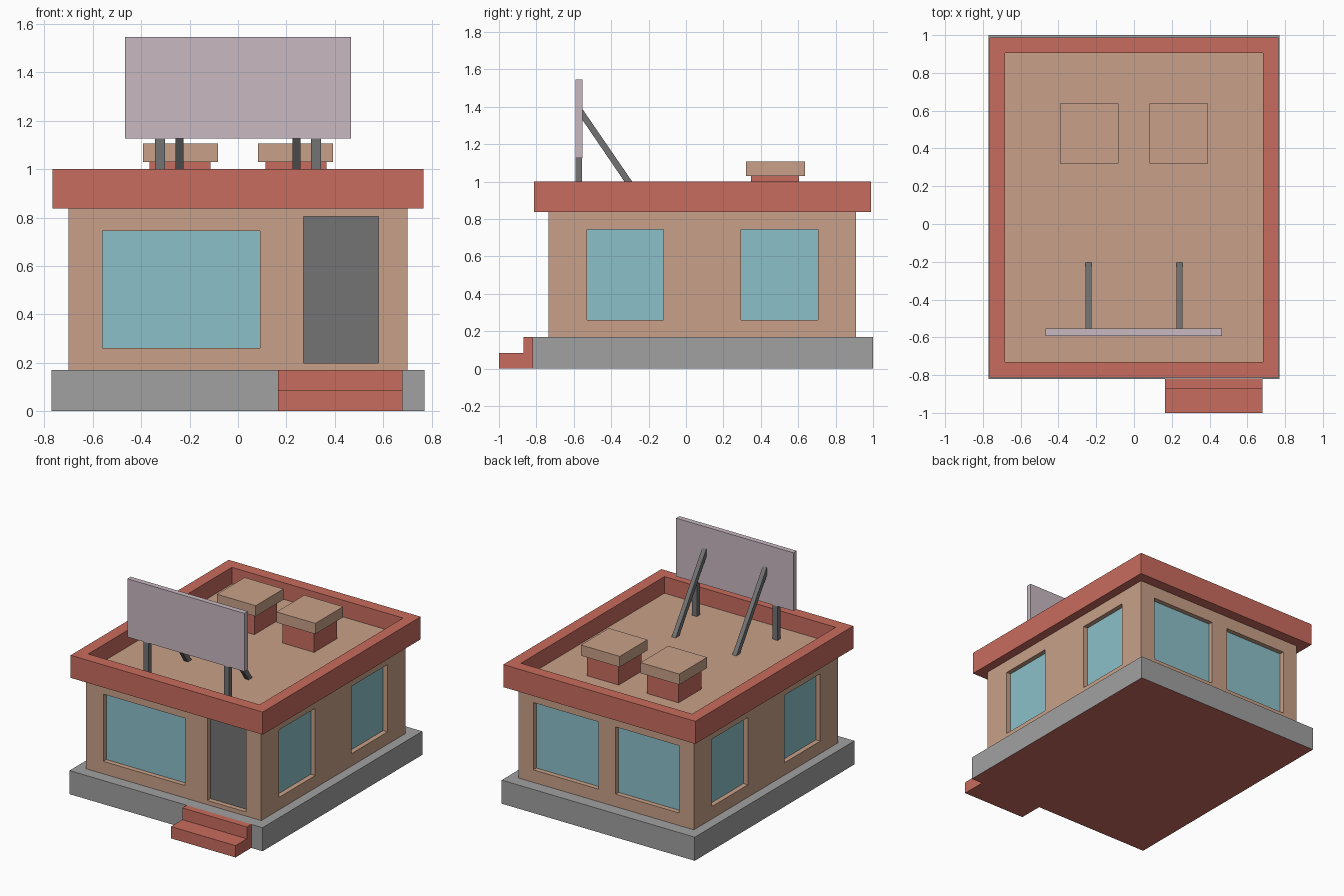
import bpy, bmesh
from mathutils import Vector

if "Cube" in bpy.data.objects:
    bpy.data.objects.remove(bpy.data.objects["Cube"])


def material(name, rgb):
    lin = [(c / 255 / 12.92 if c < 11 else ((c / 255 + 0.055) / 1.055) ** 2.4) for c in rgb]
    m = bpy.data.materials.new(name)
    m.diffuse_color = (*lin, 1)
    m.use_nodes = True
    m.node_tree.nodes["Principled BSDF"].inputs["Base Color"].default_value = m.diffuse_color
    return m


TAN = material("tan_wall", (200, 161, 136))
RED = material("brick_red", (201, 108, 94))
GRAY = material("concrete_gray", (161, 161, 161))
GLASS = material("window_blue", (139, 192, 201))
DARK = material("dark_gray", (116, 116, 116))
SIGN = material("pale_mauve", (200, 185, 193))


def finish(name, bm, *mats):
    me = bpy.data.meshes.new(name)
    bm.to_mesh(me)
    bm.free()
    for m in mats:
        me.materials.append(m)
    ob = bpy.data.objects.new(name, me)
    bpy.context.collection.objects.link(ob)
    return ob


def prism(x0, x1, profile):
    """Extrude a (y, z) profile from x0 to x1."""
    bm = bmesh.new()
    f = bm.faces.new([bm.verts.new((x0, y, z)) for y, z in profile])
    r = bmesh.ops.extrude_face_region(bm, geom=[f])
    vs = [v for v in r["geom"] if isinstance(v, bmesh.types.BMVert)]
    bmesh.ops.translate(bm, verts=vs, vec=(x1 - x0, 0, 0))
    bmesh.ops.recalc_face_normals(bm, faces=bm.faces)
    return bm


def box(x0, x1, y0, y1, z0, z1):
    return prism(x0, x1, [(y0, z0), (y1, z0), (y1, z1), (y0, z1)])


# Foundation slab, with a red underside
bm = box(-0.77, 0.77, -0.82, 1.0, 0, 0.17)
for f in bm.faces:
    f.material_index = int(f.normal.z < -0.5)
finish("foundation", bm, GRAY, RED)

# Entrance steps
finish("entrance_steps", prism(0.165, 0.68, [
    (-1.0, 0), (-0.82, 0), (-0.82, 0.17), (-0.87, 0.17), (-0.87, 0.085), (-1.0, 0.085)]), RED)


# Walls: a grid of faces, with openings set back behind their reveals
def wall(name, origin, u, length, openings, z0=0.17, z1=0.84, depth=0.035):
    bm = bmesh.new()
    u = Vector(u)
    inward = Vector((-u.y, u.x, 0)) * depth
    us = sorted({0, length, *(c for o in openings for c in o[:2])})
    zs = sorted({z0, z1, *(c for o in openings for c in o[2:4])})

    def quad(pts, mat):
        f = bm.faces.new([bm.verts.new(Vector(origin) + u * a + Vector((0, 0, z)) + inward * d)
                          for a, z, d in pts])
        f.material_index = mat

    for a, b in zip(us, us[1:]):
        for c, d in zip(zs, zs[1:]):
            if not any(o[0] <= a and b <= o[1] and o[2] <= c and d <= o[3] for o in openings):
                quad([(a, c, 0), (b, c, 0), (b, d, 0), (a, d, 0)], 0)
    for a, b, c, d, mat in openings:
        ring = [(a, c), (b, c), (b, d), (a, d)]
        quad([(*p, 1) for p in ring], mat)
        for p, q in zip(ring, ring[1:] + ring[:1]):
            quad([(*p, 0), (*q, 0), (*q, 1), (*p, 1)], 0)
    bmesh.ops.remove_doubles(bm, verts=bm.verts, dist=1e-5)
    finish(name, bm, TAN, GLASS, DARK)


X, Y0, Y1 = 0.70, -0.735, 0.91
ZW = (0.26, 0.745, 1)
side = [(-0.53, -0.12), (0.295, 0.705)]
wall("front_wall", (-X, Y0, 0), (1, 0, 0), 2 * X,
     [(X - 0.56, X + 0.09, *ZW), (X + 0.27, X + 0.58, 0.20, 0.805, 2)])
wall("right_wall", (X, Y0, 0), (0, 1, 0), Y1 - Y0, [(a - Y0, b - Y0, *ZW) for a, b in side])
wall("back_wall", (X, Y1, 0), (-1, 0, 0), 2 * X,
     [(X + a, X + b, *ZW) for a, b in ((-0.58, -0.06), (0.075, 0.58))])
wall("left_wall", (-X, Y1, 0), (0, -1, 0), Y1 - Y0, [(Y1 - b, Y1 - a, *ZW) for a, b in side])

# Roof: red parapet around a sunken tan deck
DECK = 0.88
bm = box(-0.766, 0.766, -0.813, 0.988, 0.837, 1.0)
top = next(f for f in bm.faces if f.normal.z > 0.5)
bmesh.ops.inset_individual(bm, faces=[top], thickness=0.117)
r = bmesh.ops.extrude_discrete_faces(bm, faces=[top])
deck = r["faces"][0]
bmesh.ops.translate(bm, verts=deck.verts, vec=(0, 0, DECK - 1.0))
deck.material_index = 1
finish("roof_parapet", bm, RED, TAN)

# Paired roof parts: vents, sign posts and braces
for s, tag in ((-1, "left"), (1, "right")):
    def pair(a, b):
        return sorted((s * a, s * b))
    finish(tag + "_vent_base", box(*pair(0.113, 0.365), 0.347, 0.605, DECK, 1.03), RED)
    finish(tag + "_vent_cap", box(*pair(0.083, 0.393), 0.32, 0.637, 1.03, 1.107), TAN)
    finish(tag + "_sign_post", box(*pair(0.302, 0.342), -0.59, -0.555, DECK, 1.127), DARK)
    finish(tag + "_sign_brace", prism(*pair(0.226, 0.258), [
        (-0.555, 1.39), (-0.555, 1.332), (-0.247, DECK), (-0.205, DECK)]), DARK)

# Blank sign board
finish("sign_board", box(-0.468, 0.466, -0.592, -0.554, 1.127, 1.547), SIGN)
